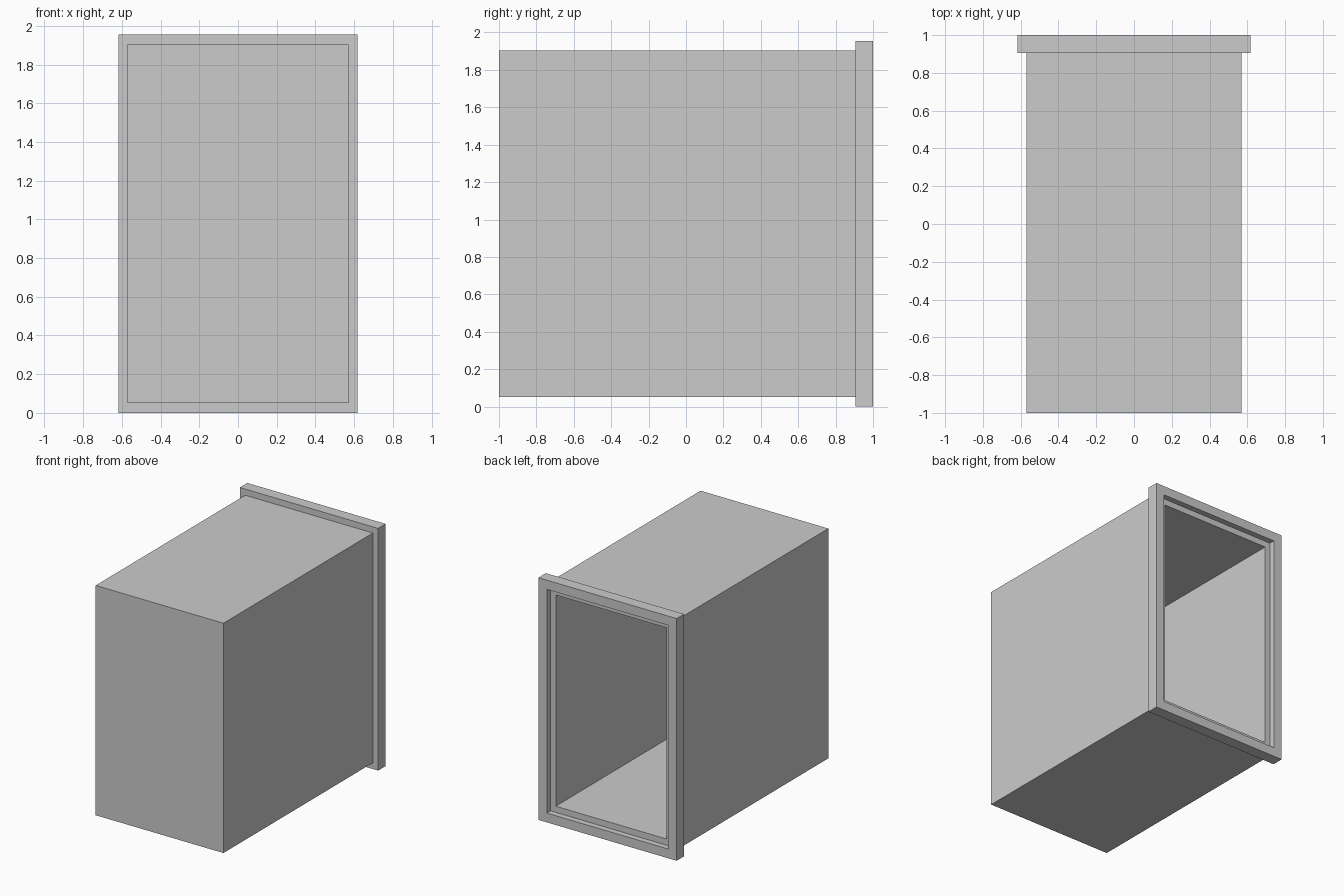
import bpy
import bmesh

# Remove the default object
cube = bpy.data.objects.get("Cube")
if cube:
    bpy.data.objects.remove(cube, do_unlink=True)

# Single plain grey
GREY = (0.6, 0.6, 0.6, 1.0)
grey = bpy.data.materials.new("plain_grey")
grey.use_nodes = True
grey.diffuse_color = GREY
grey.node_tree.nodes["Principled BSDF"].inputs["Base Color"].default_value = GREY

# Half widths and depths shared by the parts
MID_Z = 0.977
BODY = (0.57, 0.927)
FRAME = (0.617, 0.977)
REBATE = (0.542, 0.902)
HOLLOW = (0.495, 0.852)
FRONT, BACK, FRAME_Y, LEDGE_Y, FLOOR_Y = -1.0, 1.0, 0.905, 0.953, -0.925


def stepped_shell(name, sections, cap_ends=False, closed=False):
    """Bridge rectangular sections, each ((half x, half z), y), in order."""
    bm = bmesh.new()
    loops = []
    for (hx, hz), y in sections:
        corners = ((-hx, -hz), (hx, -hz), (hx, hz), (-hx, hz))
        loops.append([bm.verts.new((x, y, MID_Z + z)) for x, z in corners])
    pairs = list(zip(loops, loops[1:]))
    if closed:
        pairs.append((loops[-1], loops[0]))
    for a, b in pairs:
        for i in range(4):
            j = (i + 1) % 4
            bm.faces.new((a[i], a[j], b[j], b[i]))
    if cap_ends:
        bm.faces.new(loops[0])
        bm.faces.new(loops[-1])
    bmesh.ops.recalc_face_normals(bm, faces=bm.faces)
    mesh = bpy.data.meshes.new(name)
    bm.to_mesh(mesh)
    bm.free()
    mesh.materials.append(grey)
    obj = bpy.data.objects.new(name, mesh)
    bpy.context.collection.objects.link(obj)
    return obj


# Hollow box, open at the back
stepped_shell("casing", [
    (BODY, FRONT), (BODY, FRAME_Y), (HOLLOW, FRAME_Y), (HOLLOW, FLOOR_Y),
], cap_ends=True)

# Projecting rim with a stepped rebate inside its opening
stepped_shell("rear_frame", [
    (FRAME, FRAME_Y), (FRAME, BACK), (REBATE, BACK),
    (REBATE, LEDGE_Y), (HOLLOW, LEDGE_Y), (HOLLOW, FRAME_Y),
], closed=True)
